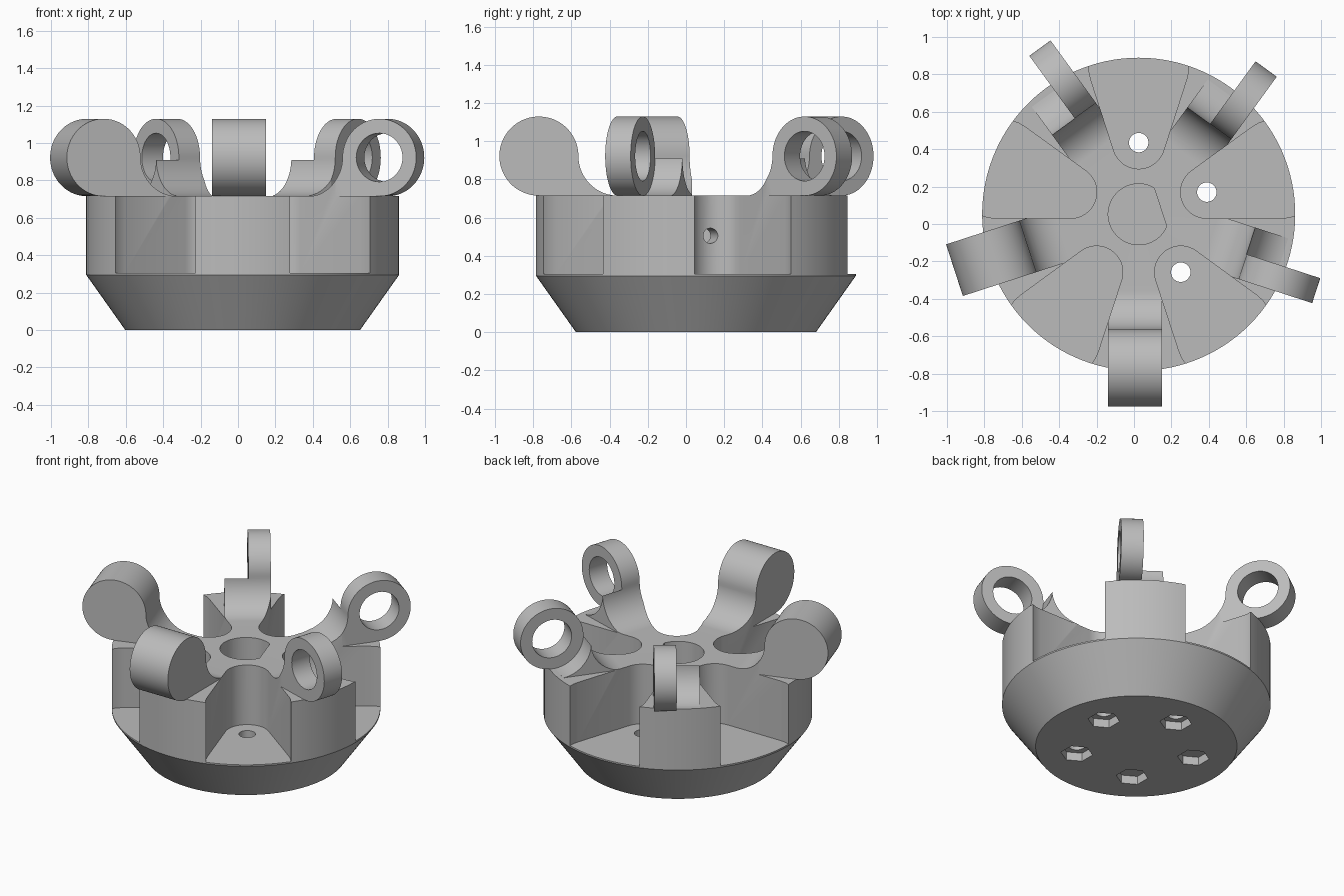
import bpy
import bmesh
from math import sin, cos, pi, radians
from mathutils import Matrix, Vector

if "Cube" in bpy.data.objects:
    bpy.data.objects.remove(bpy.data.objects["Cube"])

RIM, FLOOR, TOP = 0.295, 0.305, 0.715   # main heights
R_BASE, R_BODY = 0.628, 0.837
LUG_R, BORE_R, LUG_X = 0.207, 0.13, 0.822
LUG_Z = TOP + LUG_R

grey = bpy.data.materials.new("plain grey")
grey.use_nodes = True
grey.diffuse_color = (0.5, 0.5, 0.5, 1)
grey.node_tree.nodes["Principled BSDF"].inputs["Base Color"].default_value = (0.5, 0.5, 0.5, 1)


def arc(cx, cy, r, start, end, n):
    """Points along an arc, angles in degrees."""
    angles = [radians(start + (end - start) * i / n) for i in range(n + 1)]
    return [(cx + r * cos(a), cy + r * sin(a)) for a in angles]


def circle(cx, cy, r, n):
    return arc(cx, cy, r, 0, 360, n)[:-1]


def make_object(name, bm, matrix=Matrix()):
    bm.transform(matrix)
    bmesh.ops.recalc_face_normals(bm, faces=bm.faces)
    mesh = bpy.data.meshes.new(name)
    bm.to_mesh(mesh)
    bm.free()
    mesh.materials.append(grey)
    obj = bpy.data.objects.new(name, mesh)
    bpy.context.collection.objects.link(obj)
    return obj


def prism(name, outline, low, high, matrix=Matrix()):
    """Extrude a flat outline between two heights."""
    bm = bmesh.new()
    face = bm.faces.new([bm.verts.new((x, y, low)) for x, y in outline])
    moved = bmesh.ops.extrude_face_region(bm, geom=[face])["geom"]
    verts = [v for v in moved if isinstance(v, bmesh.types.BMVert)]
    bmesh.ops.translate(bm, verts=verts, vec=(0, 0, high - low))
    return make_object(name, bm, matrix)


def combine(target, other, operation):
    """Apply a boolean and remove the helper."""
    other.hide_render = True
    mod = target.modifiers.new("boolean", 'BOOLEAN')
    mod.operation, mod.solver, mod.object = operation, 'EXACT', other
    bpy.context.view_layer.update()
    graph = bpy.context.evaluated_depsgraph_get()
    mesh = bpy.data.meshes.new_from_object(target.evaluated_get(graph))
    target.modifiers.clear()
    target.data = mesh
    bpy.data.objects.remove(other)


def turn(angle):
    return Matrix.Rotation(radians(angle), 4, 'Z')


def upright(angle):
    """Frame with x pointing outward, y pointing up and z sideways."""
    frame = Matrix(((1, 0, 0), (0, 0, -1), (0, 1, 0))).to_4x4()
    return turn(angle) @ frame


# Hub: tapered foot below a straight drum
bm = bmesh.new()
outline = [(0, 0), (R_BASE, 0), (R_BODY, RIM), (R_BODY, TOP), (0, TOP)]
verts = [bm.verts.new((x, 0, z)) for x, z in outline]
edges = [bm.edges.new(pair) for pair in zip(verts, verts[1:])]
bmesh.ops.spin(bm, geom=verts + edges, cent=(0, 0, 0), axis=(0, 0, 1),
               angle=2 * pi, steps=120)
bmesh.ops.remove_doubles(bm, verts=bm.verts, dist=0.0001)
hub = make_object("hub", bm)

# Five hinge lugs: a ring on one half, a cut-away curved web on the other
profile = arc(LUG_X - 2 * LUG_R, LUG_Z, LUG_R, -90, 0, 20)
profile += arc(LUG_X, LUG_Z, LUG_R, 180, -96, 64)[1:]
profile += [(0.8, 0.6), (LUG_X - 2 * LUG_R, 0.6)]
for k in range(5):
    frame = upright(270 + 72 * k)
    lug = prism("hinge_lug", profile, -0.125, 0.165, frame)
    combine(lug, prism("clearance_cutter", circle(LUG_X, LUG_Z, LUG_R + 0.001, 72),
                       -0.2, 0.025, frame), 'DIFFERENCE')
    combine(lug, prism("bore_cutter", circle(LUG_X, LUG_Z, BORE_R, 56),
                       -0.2, 0.3, frame), 'DIFFERENCE')
    combine(hub, lug, 'UNION')

# Five open pockets, each with a bolt hole and a hexagonal nut recess
BOLT = 0.383
pocket = arc(BOLT, 0, 0.14, 108, 252, 28)
pocket += [(0.72, -0.256), (0.76, -0.265), (1.0, -0.265)]
pocket += [(1.0, 0.265), (0.76, 0.265), (0.72, 0.256)]
for k in range(5):
    angle = 90 + 72 * k
    combine(hub, prism("pocket_cutter", pocket, FLOOR, 1.3, turn(angle)), 'DIFFERENCE')
    combine(hub, prism("bolt_cutter", circle(BOLT, 0, 0.052, 32), -0.1, 0.4, turn(angle)),
            'DIFFERENCE')
    place = Matrix.Translation(turn(angle) @ Vector((BOLT, 0, 0))) @ turn(30)
    combine(hub, prism("nut_cutter", circle(0, 0, 0.1, 6), -0.1, 0.057, place), 'DIFFERENCE')

# Central shaft socket with a flat side, and the set screw hole facing it
combine(hub, prism("shaft_cutter", arc(0, 0, 0.163, 41.5, 318.5, 56), FLOOR, 1.0, turn(18)),
        'DIFFERENCE')
combine(hub, prism("screw_cutter", circle(0, 0.505, 0.04, 24), 0.08, 0.35,
                   turn(18) @ Matrix.Rotation(pi / 2, 4, 'Z') @ Matrix.Rotation(pi / 2, 4, 'X')
                   @ Matrix.Identity(4)), 'DIFFERENCE')

# Finish
hub.location = (0.025, 0.052, 0)
bpy.ops.object.select_all(action='DESELECT')
hub.select_set(True)
bpy.context.view_layer.objects.active = hub
bpy.ops.object.shade_smooth_by_angle(angle=radians(25))
